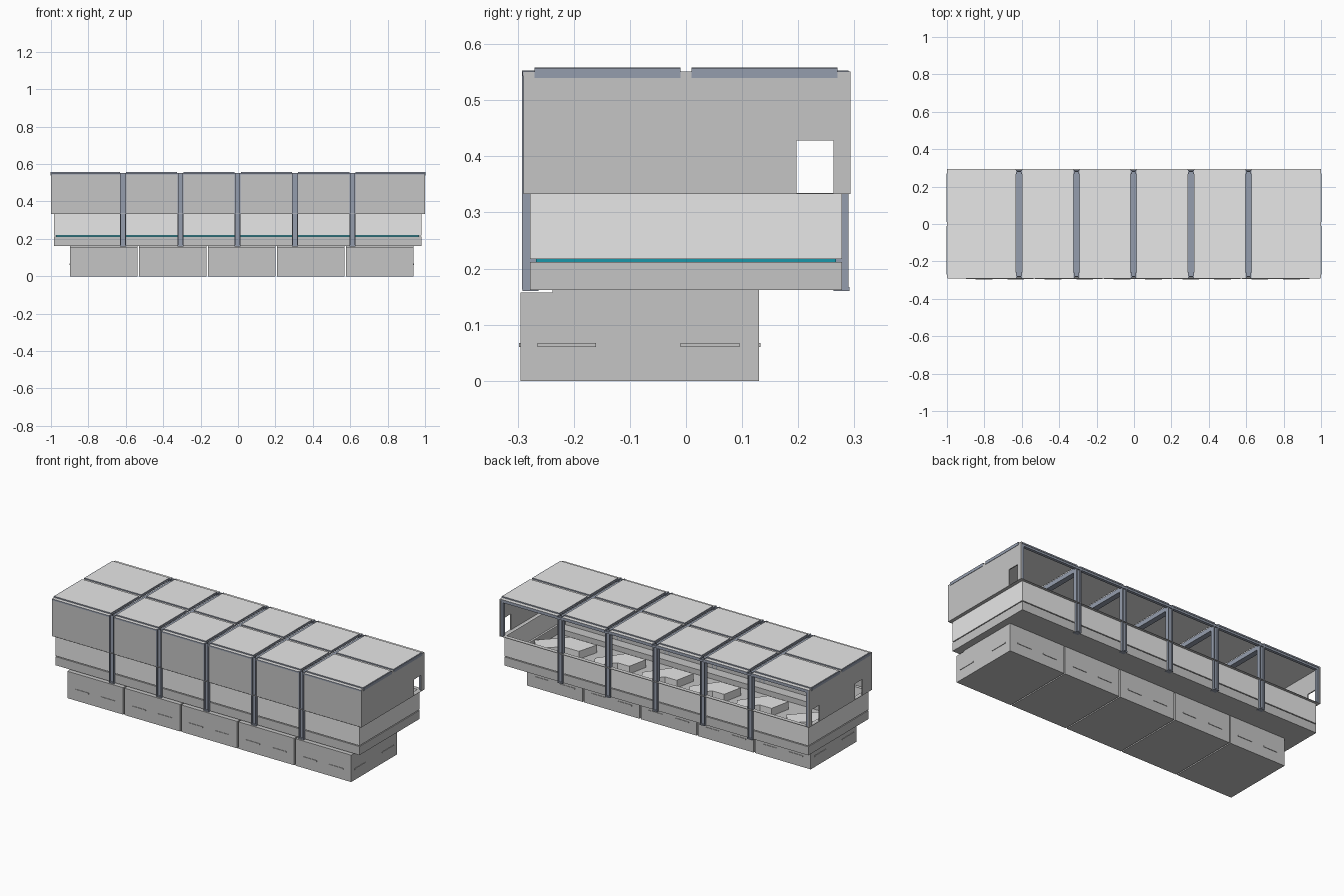
import bpy, bmesh
from mathutils import Vector

cube = bpy.data.objects.get("Cube")
if cube:
    bpy.data.objects.remove(cube, do_unlink=True)


def material(name, rgb):
    m = bpy.data.materials.new(name)
    m.use_nodes = True
    m.diffuse_color = (*rgb, 1)
    m.node_tree.nodes["Principled BSDF"].inputs["Base Color"].default_value = (*rgb, 1)
    return m


GREY = material("wall grey", (0.56, 0.56, 0.56))
LIGHT = material("light grey", (0.80, 0.80, 0.80))
SLATE = material("slate steel", (0.30, 0.34, 0.42))
TEAL = material("teal", (0.01, 0.31, 0.40))


def finish(name, bm, *mats):
    bmesh.ops.recalc_face_normals(bm, faces=bm.faces[:])
    mesh = bpy.data.meshes.new(name)
    bm.to_mesh(mesh)
    bm.free()
    for m in mats:
        mesh.materials.append(m)
    ob = bpy.data.objects.new(name, mesh)
    bpy.context.collection.objects.link(ob)
    return ob


def boxes(name, spans, *mats):
    """One object from boxes given as (x0, x1, y0, y1, z0, z1)."""
    bm = bmesh.new()
    for x0, x1, y0, y1, z0, z1 in spans:
        lo, hi = Vector((x0, y0, z0)), Vector((x1, y1, z1))
        made = bmesh.ops.create_cube(bm, size=1)["verts"]
        bmesh.ops.scale(bm, vec=hi - lo, verts=made)
        bmesh.ops.translate(bm, vec=(lo + hi) / 2, verts=made)
    return finish(name, bm, *mats)


def capped(name, spans, cap, side):
    """Boxes whose top and bottom have one colour and whose sides have another."""
    ob = boxes(name, spans, cap, side)
    for p in ob.data.polygons:
        p.material_index = 0 if abs(p.normal.z) > 0.5 else 1


def ring(x0, x1, y0, y1, z0, z1, t):
    """Four walls of thickness t around a rectangle."""
    return [(x0, x1, y0, y0 + t, z0, z1), (x0, x1, y1 - t, y1, z0, z1),
            (x0, x0 + t, y0 + t, y1 - t, z0, z1), (x1 - t, x1, y0 + t, y1 - t, z0, z1)]


F, B = -0.29, 0.293            # front and back of the upper hall
SILL, EAVE = 0.335, 0.55
COLS = [-0.615, -0.308, -0.002, 0.305, 0.612]
BAYS = list(zip([-1.014] + COLS, COLS + [1.014]))

# Row of base units, with raised slot strips on every outer side
STEP, W, BF, BB = 0.3685, 0.361, -0.295, 0.13
starts = [-0.897 + i * STEP for i in range(5)]
boxes("base_units", [(x, x + W, BF, BB, 0, 0.157) for x in starts], GREY)
strips = []
for x in starts:
    for a in (0.05, 0.22):
        for y in (BF, BB):
            strips.append((x + a, x + a + 0.09, y - 0.003, y + 0.003, 0.06, 0.067))
for x in (starts[0], starts[-1] + W):
    for y, w in ((-0.265, 0.105), (-0.01, 0.105)):
        strips.append((x - 0.003, x + 0.003, y, y + w, 0.06, 0.067))
boxes("base_slot_strips", strips, GREY)
boxes("base_pads", [(x, x + W, -0.238, BB, 0.157, 0.163) for x in starts], GREY)

# Lower tub: floor, plinth band, deep narrow seam with inner liner, light wall band
TX0, TX1, TY = -0.985, 0.98, 0.278
boxes("tub_floor", [(TX0, TX1, -TY, TY, 0.162, 0.17)], GREY)
boxes("plinth_band", ring(TX0, TX1, -TY, TY, 0.162, 0.212, 0.018), GREY)
boxes("seam_band", ring(TX0 + 0.011, TX1 - 0.011, -TY + 0.011, TY - 0.011,
                        0.212, 0.217, 0.003), TEAL)
boxes("seam_liner", ring(TX0 + 0.014, TX1 - 0.014, -TY + 0.014, TY - 0.014,
                         0.21, 0.219, 0.004), GREY)
boxes("tub_wall_base", ring(TX0, TX1, -TY, TY, 0.217, 0.222, 0.018), LIGHT)
boxes("tub_walls", ring(TX0, TX1, -TY, TY, 0.222, SILL, 0.008), LIGHT)
boxes("sill_rim", ring(-1, 1, F, B, SILL - 0.002, SILL, 0.024), GREY)


# Upper walls: closed front in bays, ends with doorways, open back
def end_wall(name, x0, x1, doors):
    edges = [F] + [v for d in doors for v in d] + [B]
    piers = [(x0, x1, a, b, SILL, 0.428) for a, b in zip(edges[::2], edges[1::2])]
    boxes(name, piers + [(x0, x1, F, B, 0.428, EAVE)], GREY)


boxes("front_wall", [(a + 0.015, b - 0.015, F + 0.001, F + 0.008, SILL, EAVE)
                     for a, b in BAYS], GREY)
end_wall("left_end_wall", 0.994, 1, [(0.197, 0.263)])
end_wall("right_end_wall", -1, -0.994, [(-0.2, -0.13), (0.197, 0.263)])


# Steel frame: channel columns with a recessed web, cross beams, edge beams
def channel(x, y0, y1, web):
    return [(x - 0.016, x - 0.010, y0, y1, 0.163, 0.553),
            (x + 0.010, x + 0.016, y0, y1, 0.163, 0.553),
            (x - 0.010, x + 0.010, web - 0.002, web + 0.002, 0.163, 0.553)]


frame = []
for x in COLS:
    frame += channel(x, F - 0.002, F + 0.03, F + 0.009)
    frame += channel(x, B - 0.027, B - 0.003, B - 0.012)
    frame.append((x - 0.016, x + 0.016, F + 0.011, B - 0.014, 0.515, 0.541))
boxes("frame_columns_and_beams", frame, SLATE)
boxes("column_feet", [(x - 0.016, x + 0.016, y - 0.014, y + 0.014, 0.16, 0.167)
                      for x in COLS for y in (F + 0.013, B - 0.016)], SLATE)
boxes("eave_beams", [(-0.994, 0.994, B - 0.02, B - 0.003, 0.532, 0.544),
                     (-0.994, 0.994, F + 0.008, F + 0.02, 0.532, 0.544)], SLATE)
boxes("corner_posts", [(s * 0.987 - 0.007, s * 0.987 + 0.007, B - 0.02, B - 0.003, SILL, 0.532)
                       for s in (-1, 1)], SLATE)

# Roof slabs and raised panels, light on top with steel edges
capped("roof_slabs", [(a + 0.016, b - 0.016, F - 0.001, B, 0.543, 0.551)
                      for a, b in BAYS], LIGHT, SLATE)
capped("roof_panels", [(a + 0.017, b - 0.017, y, y + 0.26, 0.549, 0.558)
                       for a, b in BAYS for y in (-0.27, 0.01)], LIGHT, SLATE)
boxes("roof_end_fascias", [(s - 0.002, s + 0.002, y, y + 0.26, 0.54, 0.557)
                           for s in (-1, 1) for y in (-0.27, 0.01)], SLATE)

# Interior row of low angled counters, one per bay
bm = bmesh.new()
for a, b in BAYS:
    w = b - a
    plan = [(0.12, -0.12), (0.55, -0.12), (0.88, 0.02), (0.72, 0.1), (0.45, 0.0), (0.2, 0.0)]
    face = bm.faces.new([bm.verts.new((a + u * w, y, 0.17)) for u, y in plan])
    top = bmesh.ops.extrude_face_region(bm, geom=[face])["geom"]
    bmesh.ops.translate(bm, vec=(0, 0, 0.045),
                        verts=[v for v in top if isinstance(v, bmesh.types.BMVert)])
finish("angled_counters", bm, LIGHT)
boxes("front_walkway", [(TX0 + 0.018, TX1 - 0.018, -0.26, -0.2, 0.17, 0.2)], GREY)
